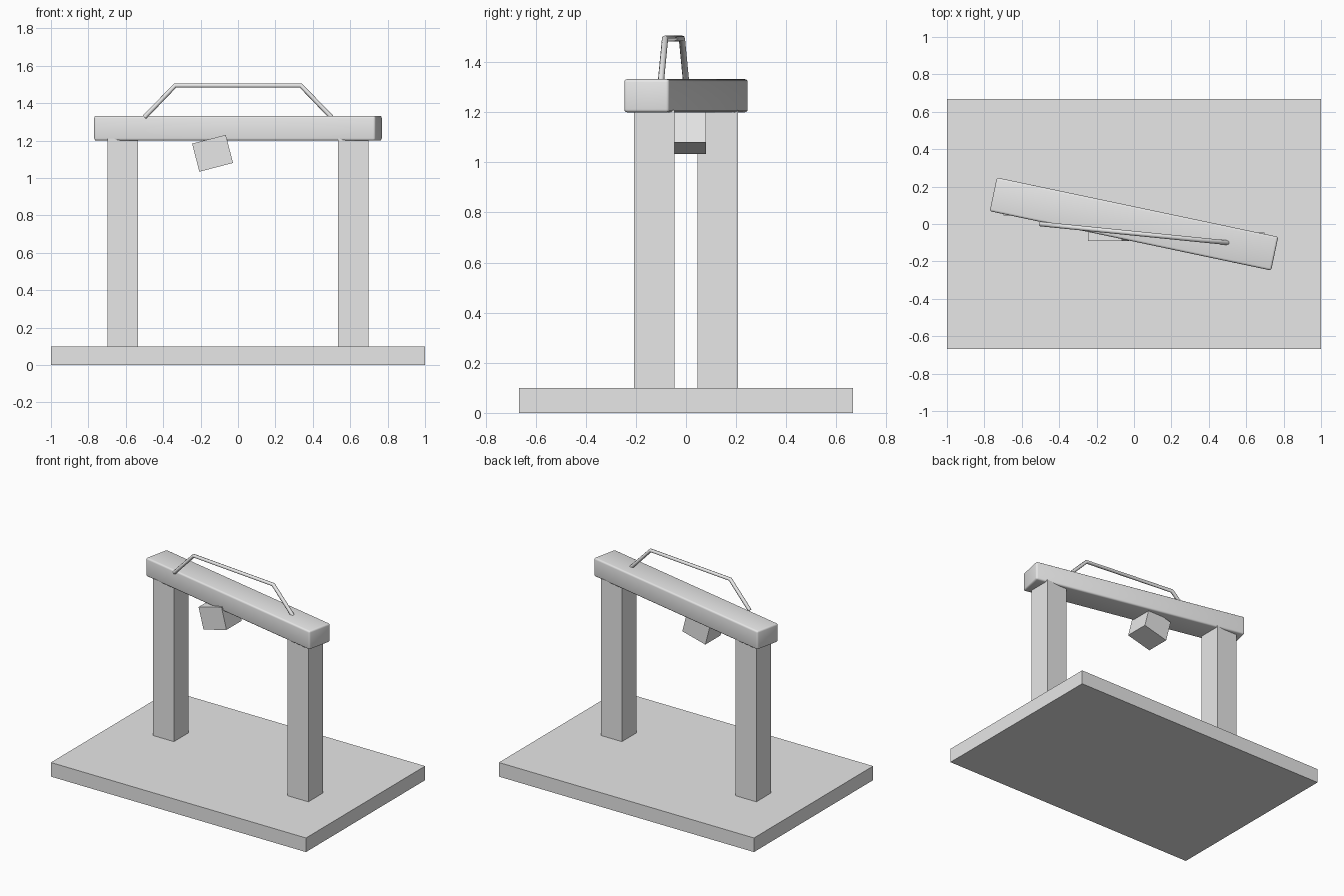
import bpy
import math

if "Cube" in bpy.data.objects:
    bpy.data.objects.remove(bpy.data.objects["Cube"])

grey = bpy.data.materials.new("light_grey")
grey.diffuse_color = (0.8, 0.8, 0.8, 1)
grey.use_nodes = True
grey.node_tree.nodes["Principled BSDF"].inputs["Base Color"].default_value = grey.diffuse_color


def box(name, center, size, rotation=(0, 0, 0), bevel=0):
    bpy.ops.mesh.primitive_cube_add(size=1, location=center, rotation=rotation)
    ob = bpy.context.object
    ob.name = name
    ob.scale = size
    bpy.ops.object.transform_apply(location=False, rotation=False, scale=True)
    ob.data.materials.append(grey)
    if bevel:
        mod = ob.modifiers.new("soft_edges", 'BEVEL')
        mod.width = bevel
        mod.segments = 3
        bpy.ops.object.modifier_apply(modifier=mod.name)
        bpy.ops.object.shade_smooth_by_angle(angle=math.radians(35))
    return ob


# Base slab
box("base", (0, 0, 0.05), (2, 1.334, 0.1))

# Two upright posts, staggered front to back
for name, s in (("left_post", -1), ("right_post", 1)):
    box(name, (s * 0.616, -s * 0.127, 0.655), (0.163, 0.163, 1.11))

# Top beam, turned to sit on both posts
box("top_beam", (0, 0, 1.266), (1.538, 0.184, 0.132),
    (0, 0, math.radians(-11.9)), 0.012)

# Tilted block under the beam
box("hanging_block", (-0.136, -0.006, 1.132), (0.186, 0.17, 0.155),
    (0, math.radians(-14.5), 0))

# Handle: bent rod standing on the beam
curve = bpy.data.curves.new("handle", 'CURVE')
curve.dimensions = '3D'
curve.bevel_depth = 0.0125
curve.bevel_resolution = 2
curve.use_fill_caps = True
spline = curve.splines.new('POLY')
path = [(-0.5, 0.0, 1.325), (-0.335, -0.0165, 1.495),
        (0.335, -0.0835, 1.495), (0.5, -0.1, 1.325)]
spline.points.add(len(path) - 1)
for p, co in zip(spline.points, path):
    p.co = (*co, 1)
handle = bpy.data.objects.new("handle", curve)
bpy.context.collection.objects.link(handle)
bpy.ops.object.select_all(action='DESELECT')
handle.select_set(True)
bpy.context.view_layer.objects.active = handle
bpy.ops.object.convert(target='MESH')
handle = bpy.context.object
handle.data.materials.clear()
handle.data.materials.append(grey)
bpy.ops.object.shade_smooth_by_angle(angle=math.radians(50))
